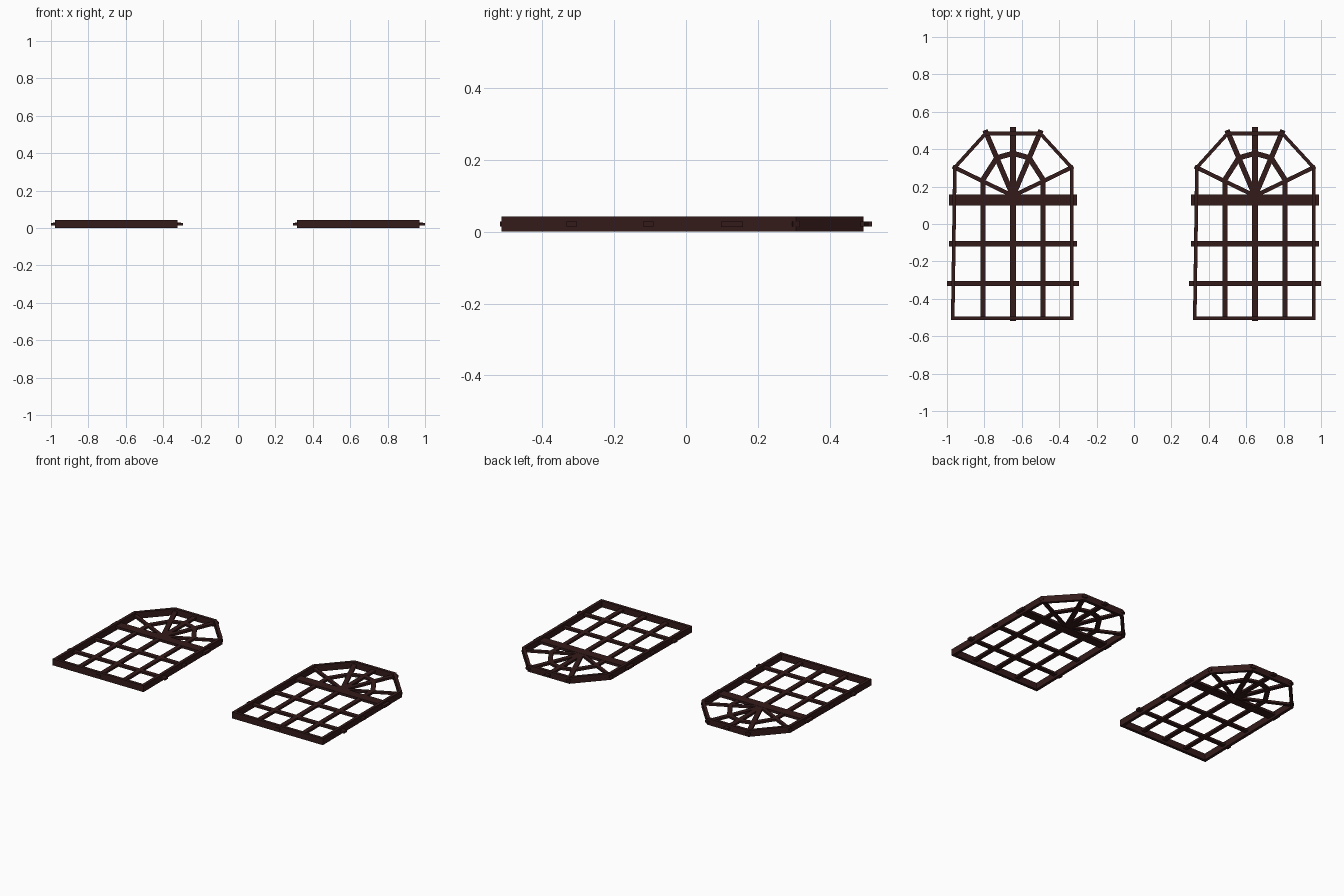
import bpy, bmesh
from mathutils import Vector

if "Cube" in bpy.data.objects:
    bpy.data.objects.remove(bpy.data.objects["Cube"])

wood = bpy.data.materials.new("dark_wood")
wood.diffuse_color = (0.036, 0.011, 0.011, 1)
wood.use_nodes = True
wood.node_tree.nodes["Principled BSDF"].inputs["Base Color"].default_value = wood.diffuse_color


def strip(name, pts, width, z0, z1, cx, closed=False):
    """Flat bar of rectangular section following a mitred path."""
    pts = [Vector(p) for p in pts]
    n = len(pts)
    bm = bmesh.new()
    rings = []
    for i, p in enumerate(pts):
        a = pts[i - 1] if closed or i > 0 else None
        b = pts[(i + 1) % n] if closed or i < n - 1 else None
        dirs = [d.normalized() for d in ((p - a) if a else None, (b - p) if b else None) if d]
        normals = [Vector((-d.y, d.x)) for d in dirs]
        m = sum(normals, Vector((0, 0))).normalized()
        m *= width / 2 / m.dot(normals[0])
        rings.append([bm.verts.new((cx + q.x, q.y, z)) for q, z in
                      ((p + m, z0), (p - m, z0), (p - m, z1), (p + m, z1))])
    for i in range(n if closed else n - 1):
        r, s = rings[i], rings[(i + 1) % n]
        for k in range(4):
            bm.faces.new((r[k], r[(k + 1) % 4], s[(k + 1) % 4], s[k]))
    if not closed:
        bm.faces.new(rings[0])
        bm.faces.new(rings[-1])
    bmesh.ops.recalc_face_normals(bm, faces=bm.faces)
    me = bpy.data.meshes.new(name)
    bm.to_mesh(me)
    bm.free()
    me.materials.append(wood)
    ob = bpy.data.objects.new(name, me)
    bpy.context.collection.objects.link(ob)
    return ob


ZA, ZB = 0.014, 0.028      # glazing bar heights
for side, cx in (("left", -0.647), ("right", 0.647)):
    # outer arched frame
    strip(f"{side}_frame", [(-0.322, -0.504), (0.315, -0.504), (0.313, 0.302), (0.146, 0.484),
                            (-0.146, 0.484), (-0.311, 0.302)], 0.019, 0, 0.042, cx, True)
    # horizontal bars
    for name, y, half, w, dz in (("transom", 0.128, 0.342, 0.06, 0.001),
                                 ("upper_crossbar", -0.105, 0.342, 0.028, 0),
                                 ("lower_crossbar", -0.318, 0.353, 0.028, 0)):
        strip(f"{side}_{name}", [(-half, y), (half, y)], w, ZA - dz, ZB + dz, cx)
    # centre mullion
    strip(f"{side}_centre_mullion", [(0, -0.518), (0, 0.518)], 0.03, ZA, ZB, cx)
    # outer mullions joined by the inner arch
    strip(f"{side}_arched_mullion", [(-0.161, -0.505), (-0.161, 0.237), (-0.086, 0.354), (0, 0.378),
                                     (0.086, 0.354), (0.161, 0.237), (0.161, -0.505)],
          0.028, ZA, ZB, cx)
    # fan of radial bars
    for s in (-1, 1):
        strip(f"{side}_steep_ray", [(0, 0.15), (s * 0.15, 0.502)], 0.028, ZA, ZB, cx)
        strip(f"{side}_shallow_ray", [(0, 0.15), (s * 0.322, 0.307)], 0.022, ZA, ZB, cx)
